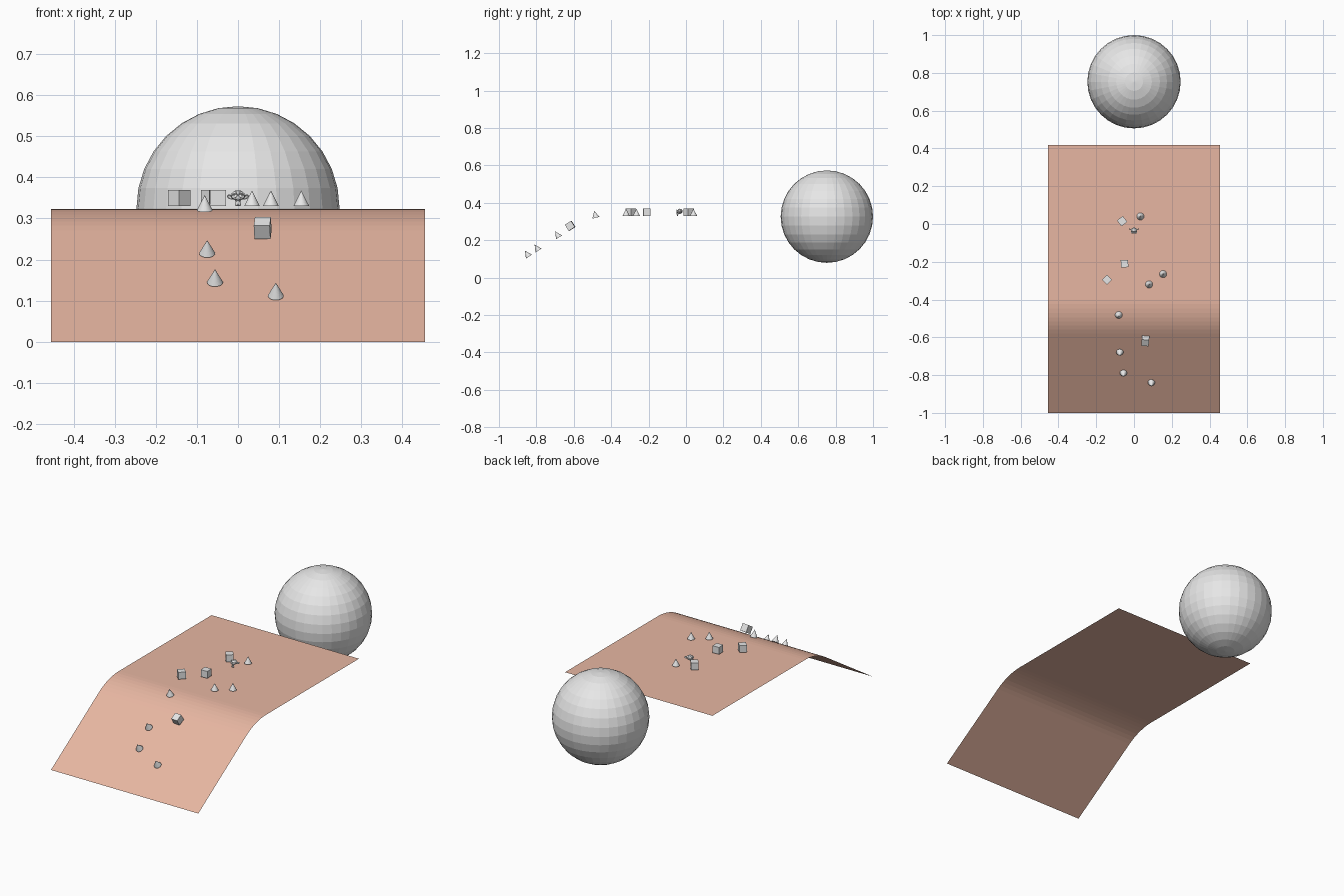
import bpy, math

if "Cube" in bpy.data.objects:
    bpy.data.objects.remove(bpy.data.objects["Cube"])

def material(name, rgb):
    m = bpy.data.materials.new(name)
    m.diffuse_color = (*rgb, 1)
    m.use_nodes = True
    m.node_tree.nodes["Principled BSDF"].inputs["Base Color"].default_value = m.diffuse_color
    return m

GREY = material("light grey", (0.8, 0.8, 0.8))
CLAY = material("pink clay", (0.8, 0.47, 0.36))

TOP = 0.323                    # height of the flat part
BEND_Y, END_Y = -0.40, -0.58   # where the bend starts and ends
SLOPE = math.radians(32.7)
RADIUS = (BEND_Y - END_Y) / math.sin(SLOPE)
LIFT = 0.007                   # props hover just above the sheet

def ground(y):
    """Height and tilt of the sheet at y."""
    if y >= BEND_Y:
        return TOP, 0.0
    if y >= END_Y:
        a = math.asin((BEND_Y - y) / RADIUS)
        return TOP - RADIUS * (1 - math.cos(a)), a
    z = TOP - RADIUS * (1 - math.cos(SLOPE))
    return z - (END_Y - y) * math.tan(SLOPE), SLOPE

def finish(name, mat=GREY):
    o = bpy.context.object
    o.name = name
    o.data.materials.append(mat)
    return o

def stand(x, y, half):
    """Centre and tilt of a prop standing square to the sheet."""
    z, a = ground(y)
    d = half + LIFT
    return (x, y - d * math.sin(a), z + d * math.cos(a)), a

# Bent sheet
ys = [0.417] + [BEND_Y - RADIUS * math.sin(SLOPE * i / 8) for i in range(9)] + [-1.0]
verts = [(x, y, max(0.0, ground(y)[0])) for y in ys for x in (-0.455, 0.455)]
verts[-2:] = [(-0.455, -1.0, 0.0), (0.455, -1.0, 0.0)]
faces = [(2 * i, 2 * i + 2, 2 * i + 3, 2 * i + 1) for i in range(len(ys) - 1)]
mesh = bpy.data.meshes.new("bent_sheet")
mesh.from_pydata(verts, [], faces)
mesh.materials.append(CLAY)
bpy.context.collection.objects.link(bpy.data.objects.new("bent_sheet", mesh))

# Big ball behind the sheet
bpy.ops.mesh.primitive_uv_sphere_add(segments=32, ring_count=16, radius=0.247,
                                     location=(0, 0.753, 0.326))
finish("ball")

# Cones
for x, y in [(0.034, 0.04), (0.154, -0.265), (0.08, -0.32), (-0.081, -0.48),
             (-0.075, -0.675), (-0.056, -0.785), (0.092, -0.836)]:
    loc, tilt = stand(x, y, 0.019)
    bpy.ops.mesh.primitive_cone_add(vertices=32, radius1=0.0192, depth=0.038,
                                    location=loc, rotation=(tilt, 0, 0))
    finish("cone")

# Cubes, each with its own turn
for x, y, turn in [(-0.063, 0.015, 38), (-0.05, -0.21, 3),
                   (-0.143, -0.295, 45), (0.06, -0.605, -5)]:
    loc, tilt = stand(x, y, 0.0195)
    bpy.ops.mesh.primitive_cube_add(size=0.039, location=loc,
                                    rotation=(tilt, 0, math.radians(turn)))
    finish("cube")

# Small monkey head
bpy.ops.mesh.primitive_monkey_add(size=0.039, location=(0, -0.035, 0.349))
finish("monkey_head")
